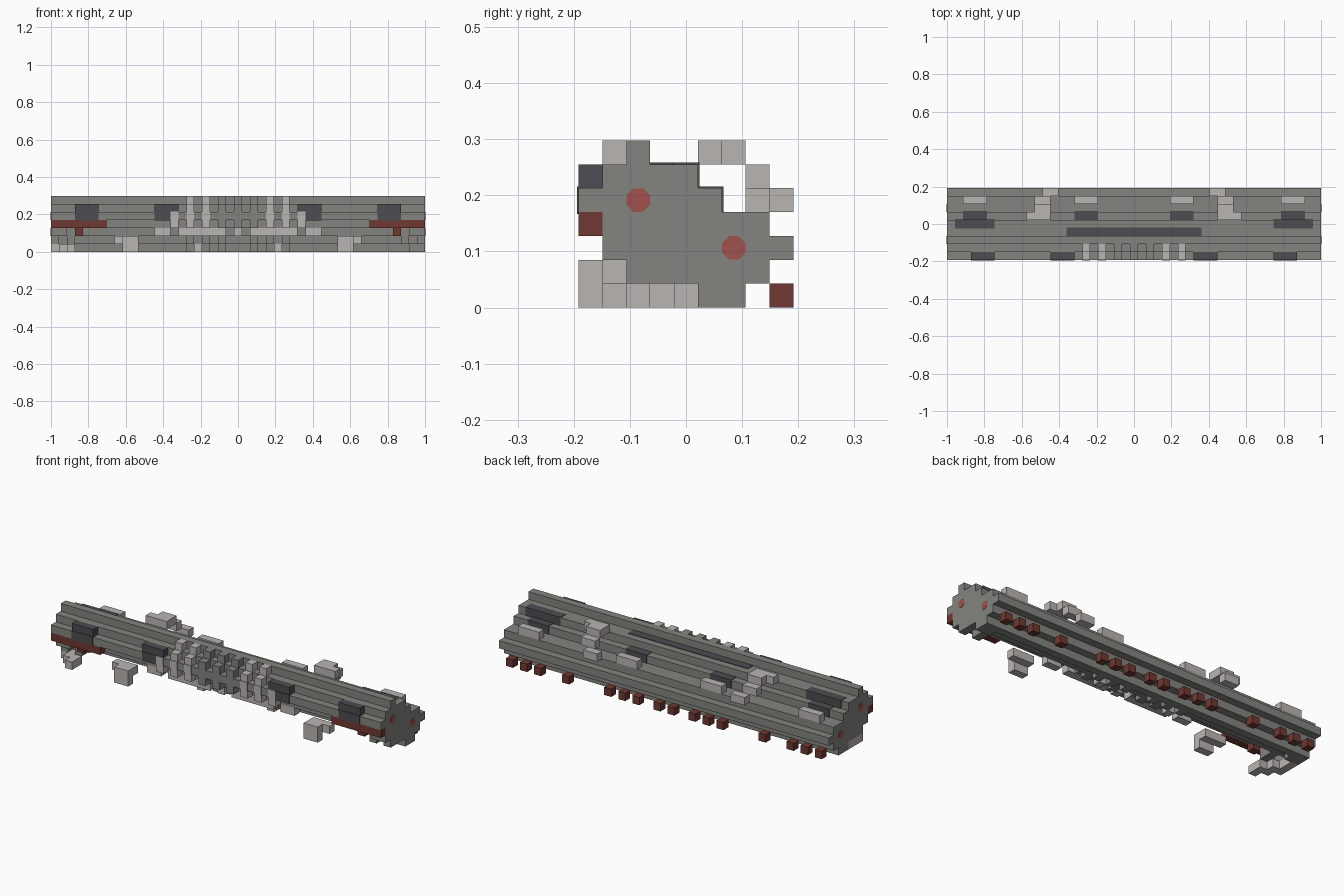
import bpy
import bmesh
from mathutils import Matrix, Vector

cube = bpy.data.objects.get("Cube")
if cube:
    bpy.data.objects.remove(cube)

U = 2 / 47          # block size
SKIN = 0.003        # thickness of painted patches


def material(name, rgb):
    m = bpy.data.materials.new(name)
    m.use_nodes = True
    m.diffuse_color = (*rgb, 1)
    m.node_tree.nodes["Principled BSDF"].inputs["Base Color"].default_value = (*rgb, 1)
    return m


GREY = material("stone grey", (0.23, 0.23, 0.21))
LIGHT = material("pale grey", (0.49, 0.46, 0.445))
DARK = material("charcoal", (0.075, 0.075, 0.085))
RED = material("dark red", (0.16, 0.04, 0.032))
PINK = material("faded red", (0.35, 0.085, 0.075))


def finish(name, bm, mat):
    mesh = bpy.data.meshes.new(name)
    bmesh.ops.recalc_face_normals(bm, faces=bm.faces)
    bm.to_mesh(mesh)
    bm.free()
    mesh.materials.append(mat)
    ob = bpy.data.objects.new(name, mesh)
    bpy.context.collection.objects.link(ob)


def blocks(name, mat, parts, both=True, grow=0):
    """Each part: first/last column, first/last depth, first/last row."""
    bm = bmesh.new()
    for x0, x1, y0, y1, z0, z1 in parts:
        spans = {(x0, x1), (-x1, -x0)} if both else {(x0, x1)}
        for a, b in sorted(spans):
            lo = Vector(((a - .5) * U, (y0 - 4.5) * U, z0 * U))
            hi = Vector(((b + .5) * U, (y1 - 3.5) * U, (z1 + 1) * U))
            size = hi - lo + Vector((0, 2 * grow, 2 * grow))
            bmesh.ops.create_cube(bm, size=1, matrix=Matrix.Translation((lo + hi) / 2)
                                  @ Matrix.Diagonal((*size, 1)))
    finish(name, bm, mat)


# Stepped hull: first and last depth cell of each row, extruded along x
rows = [(6, 6), (4, 7), (3, 8), (1, 7), (0, 5), (1, 4), (2, 2)]
outline = []
for k, (a, b) in enumerate(rows):
    outline += [(b + 1, k), (b + 1, k + 1)]
for k, (a, b) in reversed(list(enumerate(rows))):
    outline += [(a, k + 1), (a, k)]
bm = bmesh.new()
end = bm.faces.new([bm.verts.new((-1, (y - 4.5) * U, z * U)) for y, z in outline])
out = bmesh.ops.extrude_face_region(bm, geom=[end], use_keep_orig=True)
bmesh.ops.translate(bm, vec=(2, 0, 0),
                    verts=[g for g in out["geom"] if isinstance(g, bmesh.types.BMVert)])
finish("hull", bm, GREY)

# Round spots on both ends
bm = bmesh.new()
for side in (-1, 1):
    for y, z in ((2, 4), (6, 2)):
        place = Matrix.Translation((side, (y - 4) * U, (z + .5) * U))
        bmesh.ops.create_cone(bm, cap_ends=True, segments=8, radius1=U * .53, radius2=U * .53,
                              depth=SKIN, matrix=place @ Matrix.Rotation(1.5708, 4, 'Y')
                              @ Matrix.Rotation(.3927, 4, 'Z'))
finish("end_spots", bm, PINK)

# Dark patches set into the hull steps
blocks("dark_patches", DARK, [
    (18, 22, 4, 4, 5, 5), (19, 21, 5, 5, 4, 4),
    (-8, 8, 3, 3, 5, 5), (5, 7, 5, 5, 4, 4),
    (18, 20, 0, 0, 4, 4), (9, 10, 0, 0, 4, 4)], grow=SKIN)

# Dark boxes along the front
blocks("front_boxes", DARK, [(18, 20, 0, 0, 5, 5), (8, 10, 0, 0, 5, 5)])

# Red rails with a stub under each
blocks("red_rails", RED, [(17, 23, 0, 0, 3, 3), (20, 20, 1, 1, 2, 2)])

# Row of small blocks below the back edge
blocks("back_feet", RED, [(x, x, 8, 8, 0, 0) for x in (1, 4, 6, 8, 14, 18, 20, 22)])

# Low boxes and stepped arches on the back
blocks("back_boxes", LIGHT, [(19, 21, 7, 7, 4, 4), (5, 7, 7, 7, 4, 4)])
blocks("back_arches", LIGHT, [
    (11, 13, 5, 5, 6, 6), (11, 12, 6, 6, 6, 6),
    (11, 12, 7, 7, 5, 5), (10, 11, 8, 8, 4, 4)])

# Pale and grey ribs wrapped round the middle of the front
for name, mat, columns in (("pale_ribs", LIGHT, (4, 6)), ("grey_ribs", GREY, (0, 2))):
    blocks(name, mat, [p for x in columns for p in (
        (x, x, 1, 1, 6, 6), (x, x, 0, 0, 5, 5), (x, x, 0, 0, 3, 3))])
blocks("rib_bands", LIGHT, [(x, x, 0, 0, 4, 4) for x in (4, 6, 8)], grow=SKIN)

# Pale ledge and grey stubs beneath the ribs
blocks("rib_ledge", LIGHT, [(2, 7, 1, 1, 2, 2), (9, 10, 1, 1, 2, 2),
                            (0, 0, 1, 1, 2, 2), (8, 8, 0, 0, 3, 3)])
blocks("rib_stubs", GREY, [p for x in (2, 4, 6) for p in (
    (x, x, 2, 2, 2, 2), (x, x, 3, 3, 1, 1), (x, x, 5, 5, 0, 0))])
blocks("rib_tips", LIGHT, [(5, 5, 4, 4, 0, 0)])

# Hanging pieces below the front edge
blocks("hanging_steps", LIGHT, [(13, 15, 1, 1, 1, 1), (13, 14, 0, 0, 0, 1)])
blocks("end_brackets", GREY, [
    (21, 23, 2, 2, 2, 2), (22, 23, 1, 1, 2, 2),
    (23, 23, 2, 3, 1, 1), (21, 21, 2, 3, 1, 1), (22, 23, 5, 5, 0, 0)])
blocks("right_end_steps", LIGHT, [
    (-21, -21, 0, 1, 0, 0), (-22, -22, 1, 2, 0, 0), (-23, -23, 2, 4, 0, 0)], both=False)
